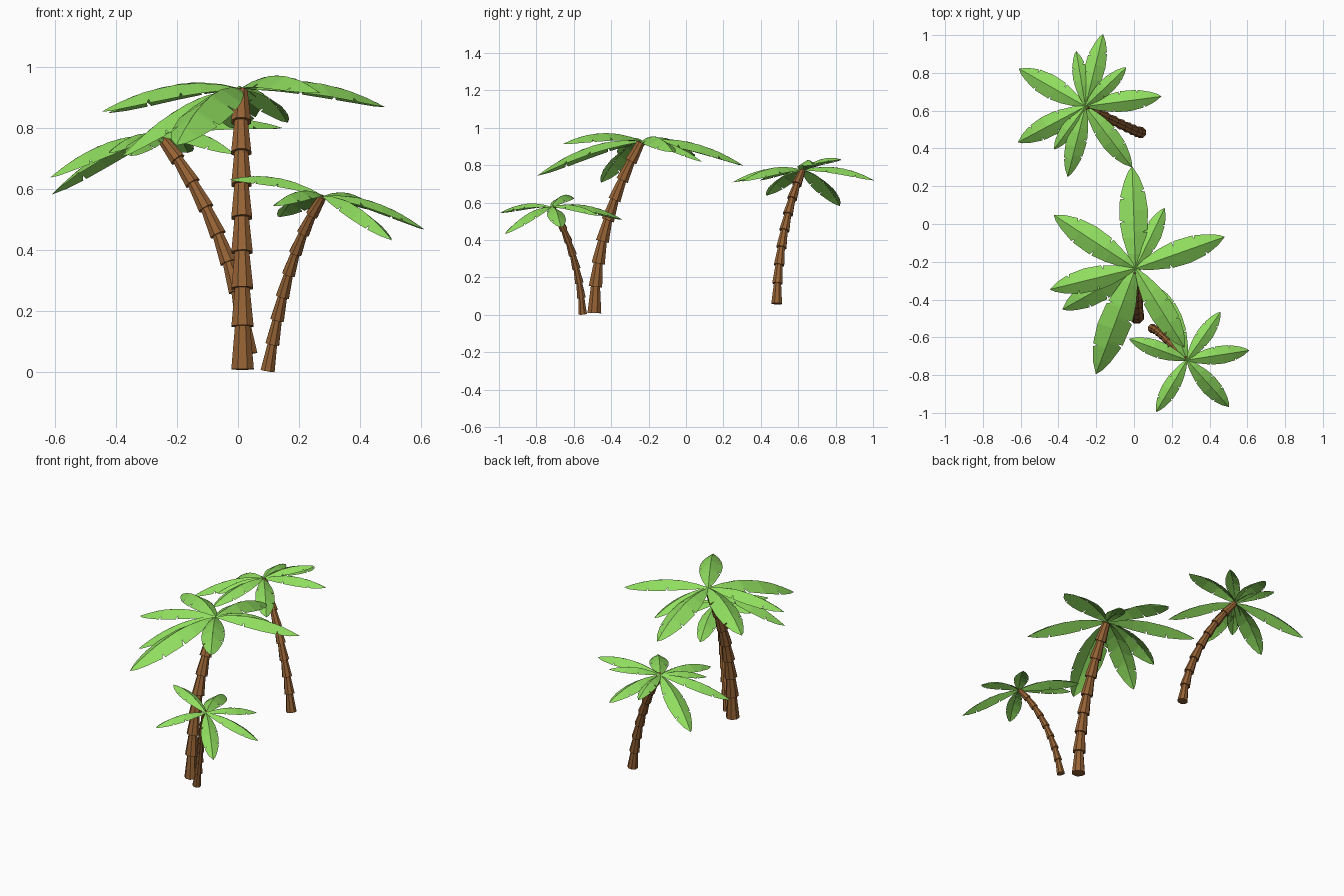
import bpy
import bmesh
from math import cos, sin, pi
from mathutils import Vector

cube = bpy.data.objects.get("Cube")
if cube:
    bpy.data.objects.remove(cube, do_unlink=True)


def make_material(name, rgb):
    mat = bpy.data.materials.new(name)
    mat.use_nodes = True
    mat.diffuse_color = (*rgb, 1)
    mat.node_tree.nodes["Principled BSDF"].inputs["Base Color"].default_value = (*rgb, 1)
    return mat


BARK = make_material("bark brown", (0.3, 0.122, 0.035))
LEAF = make_material("leaf green", (0.28, 0.73, 0.115))
UP = Vector((0, 0, 1))


def finish(name, bm, mat):
    mesh = bpy.data.meshes.new(name)
    bm.to_mesh(mesh)
    bm.free()
    mesh.materials.append(mat)
    bpy.context.collection.objects.link(bpy.data.objects.new(name, mesh))


def cubic(p, t):
    s = 1 - t
    return p[0] * s**3 + p[1] * 3 * s * s * t + p[2] * 3 * s * t * t + p[3] * t**3


# Trunk: stacked tapered segments, each wide at its lower lip
def trunk(name, path, r_base, r_top, count=8, sides=8):
    bm = bmesh.new()
    path = [Vector(p) for p in path]
    for i in range(count):
        a, b = (cubic(path, (k / count)**0.92) for k in (i, i + 1))
        radius = r_base + (r_top - r_base) * i / count
        axis = (b - a).normalized()
        u = axis.cross(Vector((0, 1, 0))).normalized()
        v = axis.cross(u)
        rings = []
        for centre, r in ((a, radius), (b + axis * 0.004, radius * 0.66)):
            angles = [2 * pi * (k + 0.5) / sides for k in range(sides)]
            rings.append([bm.verts.new(centre + (u * cos(g) + v * sin(g)) * r) for g in angles])
        low, high = rings
        for k in range(sides):
            n = (k + 1) % sides
            bm.faces.new((low[k], low[n], high[n], high[k]))
        bm.faces.new(low[::-1])
        bm.faces.new(high)
    bmesh.ops.recalc_face_normals(bm, faces=bm.faces)
    finish(name, bm, BARK)


# Leaf half outlines: (position along the rib, relative half width), with slits
LEFT = [(0, .08), (.14, .5), (.3, .82), (.45, .98), (.455, .66), (.475, 1),
        (.68, .93), (.685, .64), (.705, .9), (.86, .57), (.95, .28), (1, 0)]
RIGHT = [(0, .08), (.14, .5), (.35, .88), (.355, .58), (.375, .92),
         (.57, 1), (.75, .83), (.755, .54), (.775, .78), (.9, .45), (1, 0)]


# Leaf: arched rib with two steeply folded halves
def add_leaf(bm, root, tip):
    root, tip = Vector(root), Vector(tip)
    tip += (tip - root).normalized() * 0.006
    length = (tip - root).length
    middle = (root + tip) / 2 + UP * length * 0.2
    across = UP.cross(tip - root).normalized()
    half = 0.137 * length
    for sign, outline in ((1, LEFT), (-1, RIGHT)):
        previous = None
        for t, w in outline:
            rib = root * (1 - t)**2 + middle * 2 * t * (1 - t) + tip * t * t
            edge = rib + (across * sign - UP * 0.6) * half * w
            pair = [bm.verts.new(rib)]
            if w > 0:
                pair.append(bm.verts.new(edge))
            if previous:
                loop = previous + pair[::-1]
                bm.faces.new(loop if sign < 0 else loop[::-1])
            previous = pair
    bmesh.ops.remove_doubles(bm, verts=bm.verts, dist=0.00001)


def crown(name, root, tips):
    bm = bmesh.new()
    for tip in tips:
        add_leaf(bm, root, tip)
    for face in bm.faces:
        face.normal_update()
        if face.normal.z < 0:
            face.normal_flip()
    finish(name, bm, LEAF)


# Tall middle palm
trunk("tall_palm_trunk", [(.015, -.49, .01), (.015, -.49, .33), (.01, -.4, .64), (.01, -.243, .918)],
      .04, .034)
crown("tall_palm_leaves", (.008, -.235, .93), [
    (-.01, .3, .8), (.16, .08, .82), (.475, -.07, .87), (.265, -.65, .915),
    (-.2, -.79, .745), (-.375, -.45, .71), (-.44, -.345, .855), (-.42, .045, .85)])

# Back palm
trunk("back_palm_trunk", [(.035, .485, .06), (.01, .488, .3), (-.09, .535, .57), (-.25, .62, .768)],
      .031, .026)
crown("back_palm_leaves", (-.257, .623, .775), [
    (-.165, 1, .72), (-.305, .91, .74), (-.045, .825, .83), (.14, .675, .8), (-.015, .305, .715),
    (-.35, .255, .71), (-.42, .4, .72), (-.61, .435, .64), (-.605, .82, .585)])

# Small front palm
trunk("small_palm_trunk", [(.097, -.553, .005), (.13, -.56, .2), (.175, -.62, .42), (.275, -.713, .572)],
      .025, .021)
crown("small_palm_leaves", (.28, -.72, .578), [
    (.455, -.47, .53), (.605, -.67, .47), (.5, -.965, .435),
    (.12, -.99, .545), (-.02, -.61, .63), (.14, -.345, .51)])
